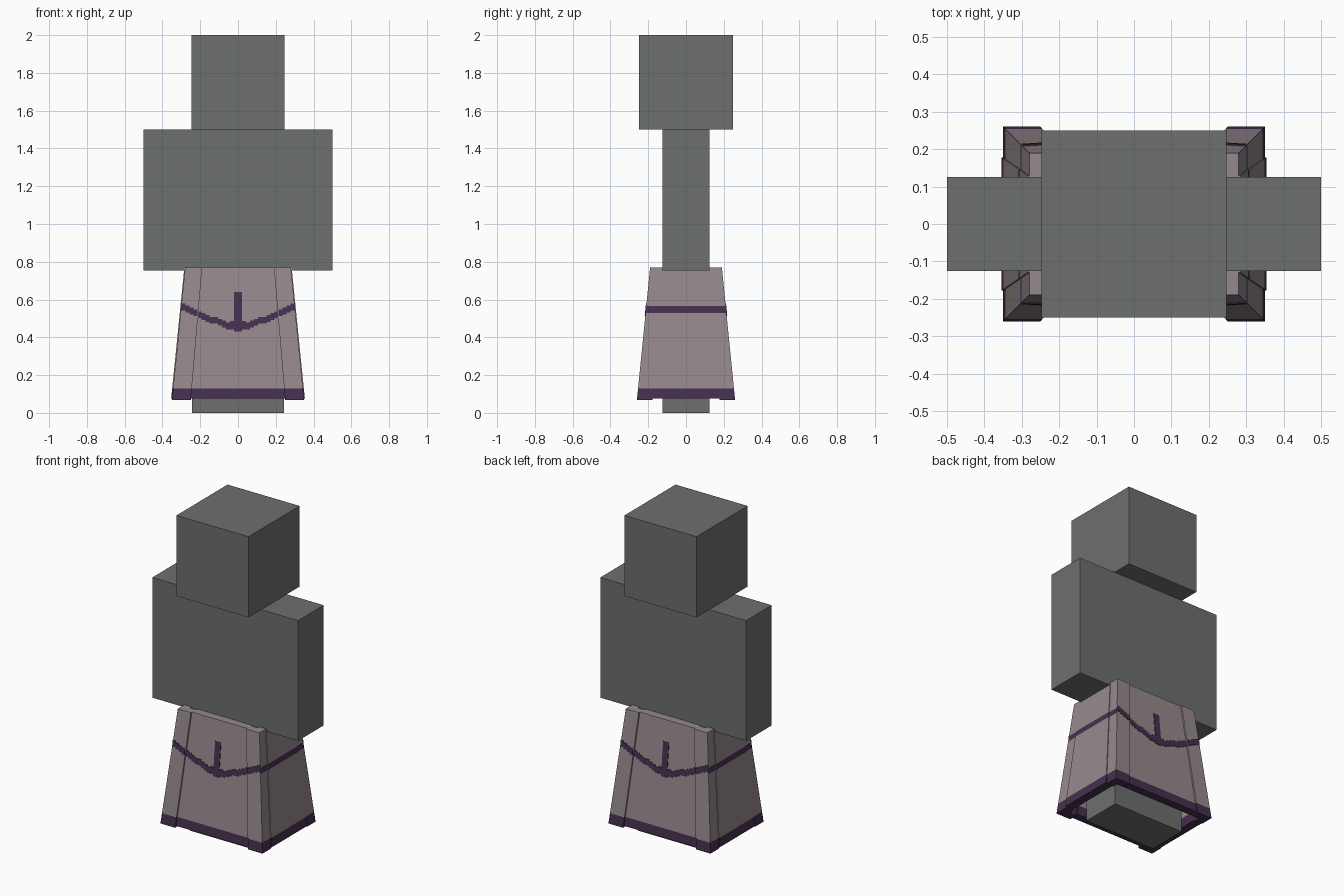
import bpy, bmesh

if "Cube" in bpy.data.objects:
    bpy.data.objects.remove(bpy.data.objects["Cube"])


def srgb(r, g, b):
    def lin(c):
        c /= 255
        return c / 12.92 if c <= 0.04045 else ((c + 0.055) / 1.055) ** 2.4
    return (lin(r), lin(g), lin(b), 1)


def material(name, rgb):
    m = bpy.data.materials.new(name)
    m.diffuse_color = srgb(*rgb)
    m.use_nodes = True
    m.node_tree.nodes["Principled BSDF"].inputs["Base Color"].default_value = m.diffuse_color
    return m


GREY = material("body grey", (109, 112, 110))
MAUVE = material("pale mauve cloth", (150, 137, 141))
PURPLE = material("dark purple trim", (70, 47, 79))

Z0, Z1 = 0.07, 0.77            # skirt hem and waist
BAND, S0, S1 = 0.13, 0.53, 0.565   # hem trim top, side stripe


def add_object(name, bm, mats):
    bmesh.ops.recalc_face_normals(bm, faces=bm.faces[:])
    me = bpy.data.meshes.new(name)
    bm.to_mesh(me)
    bm.free()
    for m in mats:
        me.materials.append(m)
    ob = bpy.data.objects.new(name, me)
    bpy.context.collection.objects.link(ob)
    return ob


def loft(bm, low, high, z0, z1):
    """Solid between two matching outlines at two heights."""
    a = [bm.verts.new((x, y, z0)) for x, y in low]
    b = [bm.verts.new((x, y, z1)) for x, y in high]
    bm.faces.new(a)
    bm.faces.new(b)
    for i in range(len(a)):
        j = (i + 1) % len(a)
        bm.faces.new((a[i], a[j], b[j], b[i]))


def rect(x0, x1, y0, y1):
    return [(x0, y0), (x1, y0), (x1, y1), (x0, y1)]


def box(name, x, y, z0, z1):
    bm = bmesh.new()
    r = rect(-x, x, -y, y)
    loft(bm, r, r, z0, z1)
    return add_object(name, bm, [GREY])


def cloth(name, low, high, z0, sx=1, sy=1):
    """Skirt piece, coloured by height: hem trim, and a stripe on its sides."""
    bm = bmesh.new()
    loft(bm, [(x * sx, y * sy) for x, y in low],
         [(x * sx, y * sy) for x, y in high], z0, Z1)
    bmesh.ops.recalc_face_normals(bm, faces=bm.faces[:])
    for z in (BAND, S0, S1):
        bmesh.ops.bisect_plane(bm, geom=bm.verts[:] + bm.edges[:] + bm.faces[:],
                               plane_co=(0, 0, z), plane_no=(0, 0, 1))
    for f in bm.faces:
        f.normal_update()
        c = f.calc_center_median()
        outward = f.normal.x * c.x > 0 and abs(f.normal.x) > 0.8 and abs(c.x) > 0.27
        f.material_index = int(c.z < BAND or (S0 < c.z < S1 and outward))
    return add_object(name, bm, [MAUVE, PURPLE])


# Body blocks
box("head", 0.247, 0.25, 1.5, 2.0)
box("torso", 0.5, 0.125, 0.755, 1.5)
box("legs", 0.243, 0.125, 0.0, 0.755)

# Flared skirt: recessed front and back panels, side panels
for s, side in ((-1, "front"), (1, "back")):
    cloth(side + "_panel", rect(-0.25, 0.25, 0.2, 0.25),
          rect(-0.19, 0.19, 0.13, 0.18), Z0 + 0.005, 1, s)
for s, side in ((-1, "left"), (1, "right")):
    cloth(side + "_panel", rect(0.3, 0.354, -0.178, 0.178),
          rect(0.23, 0.284, -0.13, 0.13), Z0 + 0.005, s, 1)

# L-shaped corner strips, standing slightly proud at front and back
L_LOW = [(.35, .26), (.25, .26), (.25, .21), (.30, .21), (.30, .178), (.35, .178)]
L_HIGH = [(.28, .19), (.19, .19), (.19, .14), (.23, .14), (.23, .13), (.28, .13)]
for sx in (-1, 1):
    for sy in (-1, 1):
        cloth("corner_strip", L_LOW, L_HIGH, Z0 - 0.003, sx, sy)


# Stepped swag stripe and upright bar as thin plates on front and back
def depth(z, proud):
    return (0.26 if proud else 0.25) - 0.07 * (z - Z0) / (Z1 - Z0)


def plate(bm, x0, x1, z0, z1, proud, s):
    a, b = depth(z0, proud) * s, depth(z1, proud) * s
    d, e = -0.003 * s, 0.003 * s
    loft(bm, rect(x0, x1, a + d, a + e), rect(x0, x1, b + d, b + e), z0, z1)


W = 0.0214
for s, side in ((-1, "front"), (1, "back")):
    bm = bmesh.new()
    plate(bm, -0.02, 0.02, 0.47, 0.64, False, s)
    for i in range(14):
        x = (i + 0.5) * W
        z = round(0.447 + 0.113 * (x / 0.3) ** 1.15, 2)
        for m in (-1, 1):
            plate(bm, m * i * W, m * (i + 1) * W, z - 0.018,
                  z + (0.026 if i < 2 else 0.018), i >= 10, s)
    add_object(side + "_swag_stripe", bm, [PURPLE])
